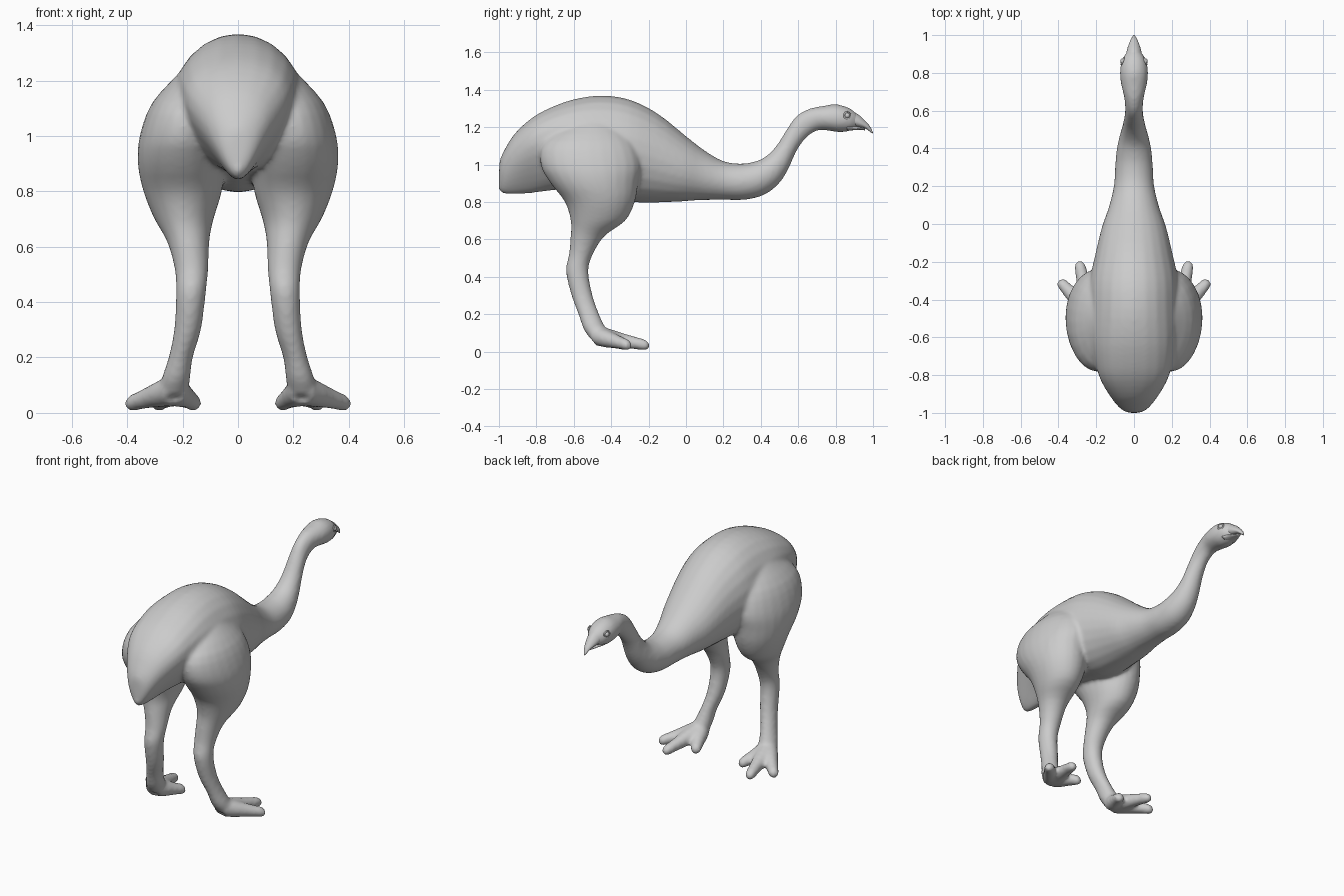
import bpy, bmesh, math
from mathutils import Vector as V

if "Cube" in bpy.data.objects:
    bpy.data.objects.remove(bpy.data.objects["Cube"])


def spline(rows, steps):
    """Catmull-Rom interpolation through rows of numbers."""
    out = []
    for i in range(len(rows) - 1):
        a, b, c, d = (rows[min(max(i + k, 0), len(rows) - 1)] for k in (-1, 0, 1, 2))
        for s in range(steps):
            t = s / steps
            out.append([0.5 * (2 * q + (r - p) * t + (2 * p - 5 * q + 4 * r - w) * t * t
                               + (3 * q - p - 3 * r + w) * t ** 3)
                        for p, q, r, w in zip(a, b, c, d)])
    return out + [list(rows[-1])]


def loft(bm, sections, n=24):
    """Skin closed rings; each section is centre, side axis, up axis, egg factor."""
    rings = []
    for c, u, v, egg in sections:
        ring = []
        for k in range(n):
            a = 2 * math.pi * k / n
            s = math.sin(a)
            ring.append(bm.verts.new(c + u * (math.cos(a) * (1 + egg * s)) + v * s))
        rings.append(ring)
    for r0, r1 in zip(rings, rings[1:]):
        for k in range(n):
            j = (k + 1) % n
            bm.faces.new((r0[k], r0[j], r1[j], r1[k]))
    bm.faces.new(rings[0])
    bm.faces.new(rings[-1])


def spine(bm, rows, steps=3):
    """Loft from rows of top y, z, bottom y, z, half width, egg factor."""
    secs = []
    for ty, tz, by, bz, w, egg in spline(rows, steps):
        top, bot = V((0, ty, tz)), V((0, by, bz))
        secs.append(((top + bot) / 2, V((max(w, .003), 0, 0)), (top - bot) / 2, egg))
    loft(bm, secs)


def finish(bm, name):
    bmesh.ops.recalc_face_normals(bm, faces=bm.faces)
    me = bpy.data.meshes.new(name)
    bm.to_mesh(me)
    bm.free()
    for p in me.polygons:
        p.use_smooth = True
    ob = bpy.data.objects.new(name, me)
    bpy.context.collection.objects.link(ob)
    return ob


bm = bmesh.new()

# Tail, torso, neck and head in one sweep
spine(bm, [
    (-.997, 1.02, -1.002, .87, .03, .3), (-.975, 1.07, -.985, .848, .068, .35),
    (-.92, 1.16, -.93, .84, .11, .45), (-.83, 1.245, -.83, .846, .16, .5),
    (-.73, 1.302, -.71, .862, .20, .3), (-.6, 1.349, -.58, .865, .23, .1),
    (-.45, 1.369, -.43, .83, .24, 0), (-.3, 1.347, -.3, .80, .235, 0),
    (-.15, 1.272, -.17, .796, .205, 0), (0, 1.152, -.03, .802, .17, 0),
    (.1, 1.075, .07, .809, .135, 0), (.2, 1.018, .2, .811, .107, 0),
    (.3, 1.005, .31, .811, .1, 0), (.38, 1.02, .41, .834, .092, 0),
    (.435, 1.05, .49, .89, .077, 0), (.49, 1.11, .545, .97, .062, 0),
    (.54, 1.19, .59, 1.07, .052, 0), (.59, 1.26, .64, 1.14, .047, 0),
    (.66, 1.299, .70, 1.181, .054, 0), (.73, 1.313, .76, 1.181, .07, 0),
    (.80, 1.323, .82, 1.172, .075, 0), (.865, 1.306, .875, 1.179, .064, 0),
    (.905, 1.28, .905, 1.19, .042, 0), (.925, 1.26, .92, 1.2, .028, 0)])

# Leg rings from hip to ankle: x, y, z, radius x, radius y
LEG = [(.14, -.5, 1.23, .07, .11), (.18, -.52, 1.12, .13, .24),
       (.2, -.51, 1.0, .155, .268), (.205, -.49, .9, .157, .235),
       (.2, -.46, .8, .142, .187), (.195, -.47, .7, .107, .147),
       (.18, -.525, .62, .077, .092), (.168, -.562, .52, .061, .064),
       (.17, -.582, .43, .054, .06), (.182, -.556, .3, .049, .057),
       (.207, -.52, .2, .044, .056), (.225, -.488, .12, .052, .06),
       (.235, -.46, .065, .05, .05)]
TOES = [(.398, -.298), (.292, -.195), (.15, -.305)]

for side in (1, -1):
    loft(bm, [(V((side * x, y, z)), V((rx, 0, 0)), V((0, ry, 0)), 0)
              for x, y, z, rx, ry in spline(LEG, 3)])
    # Three splayed toes
    for tx, ty in TOES:
        start, tip = V((side * .232, -.475, .085)), V((side * tx, ty, .031))
        along = tip - start
        across = V((along.y, -along.x, 0)).normalized()
        secs = []
        for t, r in ((0, .055), (.25, .05), (.5, .041), (.75, .034), (.9, .031), (.97, .023), (1, .01)):
            secs.append((start + along * t, across * r, V((0, 0, r)), 0))
        loft(bm, secs, 14)

body = finish(bm, "bird_body")

# Fuse the body, legs and toes into one blended skin
rm = body.modifiers.new("fuse", 'REMESH')
rm.mode = 'VOXEL'
rm.voxel_size = 0.011
rm.use_smooth_shade = True
sm = body.modifiers.new("blend", 'SMOOTH')
sm.factor = 0.5
sm.iterations = 10

# Hooked upper beak and shorter lower beak
bm = bmesh.new()
spine(bm, [(.86, 1.297, .86, 1.205, .05, 0), (.92, 1.268, .92, 1.2, .037, -.2),
           (.96, 1.232, .955, 1.194, .025, -.2), (.985, 1.202, .98, 1.178, .014, 0),
           (1.0, 1.17, .996, 1.166, .004, 0)])
finish(bm, "upper_beak")
bm = bmesh.new()
spine(bm, [(.86, 1.22, .86, 1.181, .05, 0), (.91, 1.205, .91, 1.184, .032, 0),
           (.958, 1.193, .958, 1.183, .01, 0)])
finish(bm, "lower_beak")

# Eyes with raised lids
for side, label in ((1, "right"), (-1, "left")):
    bpy.ops.mesh.primitive_uv_sphere_add(segments=14, ring_count=8, radius=.015,
                                         location=(side * .058, .862, 1.262))
    bpy.context.object.name = label + "_eye"
    bpy.ops.object.shade_smooth()
    bpy.ops.mesh.primitive_torus_add(major_radius=.018, minor_radius=.005,
                                     major_segments=18, minor_segments=6,
                                     location=(side * .06, .862, 1.262),
                                     rotation=(0, math.pi / 2, side * .4 * -1 + .8 * side))
    bpy.context.object.name = label + "_eyelid"
    bpy.ops.object.shade_smooth()
